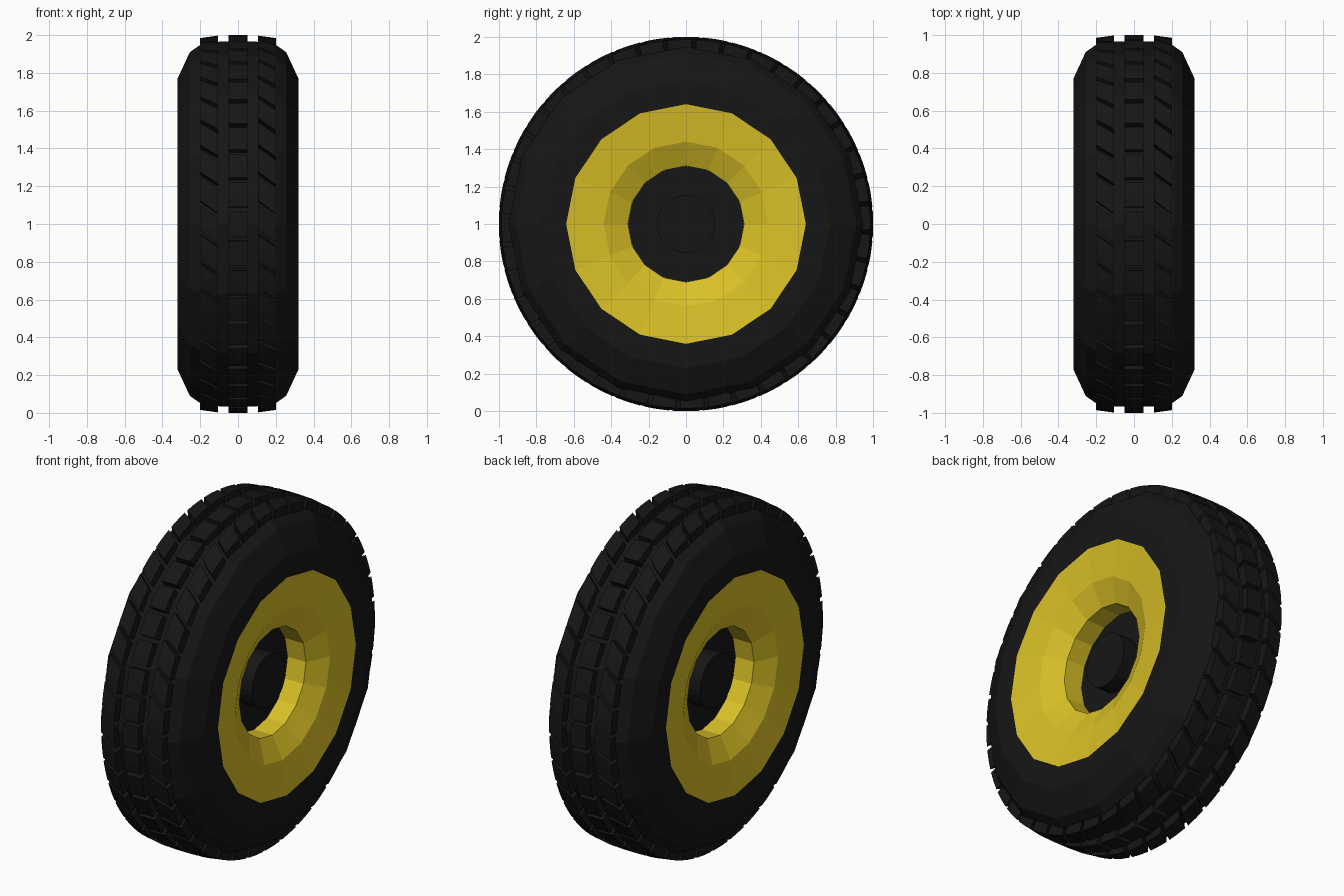
import bpy, bmesh
from math import cos, sin, pi, radians

if "Cube" in bpy.data.objects:
    bpy.data.objects.remove(bpy.data.objects["Cube"])


def material(name, rgb):
    m = bpy.data.materials.new(name)
    m.diffuse_color = (*rgb, 1)
    m.use_nodes = True
    m.node_tree.nodes["Principled BSDF"].inputs["Base Color"].default_value = m.diffuse_color
    return m


rubber = material("black_rubber", (0.008, 0.008, 0.008))
paint = material("yellow_paint", (0.70, 0.53, 0.02))


def finish(bm, name, mat):
    bmesh.ops.translate(bm, verts=bm.verts, vec=(0, 0, 1))
    me = bpy.data.meshes.new(name)
    bm.to_mesh(me)
    bm.free()
    ob = bpy.data.objects.new(name, me)
    ob.data.materials.append(mat)
    bpy.context.collection.objects.link(ob)
    return ob


def lathe(name, profile, sides, mat):
    """Spin (x, radius) points around the axle, which runs along x."""
    bm = bmesh.new()
    rings = [[bm.verts.new((x, r * cos(2 * pi * j / sides), r * sin(2 * pi * j / sides)))
              for j in range(sides)] for x, r in profile]
    for a, b in zip(rings, rings[1:]):
        for j in range(sides):
            k = (j + 1) % sides
            bm.faces.new((a[j], b[j], b[k], a[k]))
    bmesh.ops.dissolve_degenerate(bm, edges=bm.edges, dist=1e-5)
    bmesh.ops.remove_doubles(bm, verts=bm.verts, dist=1e-5)
    return finish(bm, name, mat)


def mirrored(half):
    return half + [(-x, r) for x, r in reversed(half)]


# Tyre carcass, wheel rim and hub
lathe("tyre", mirrored([(.318, .64), (.32, .77), (.255, .91), (.205, .945), (.10, .965)]), 16, rubber)
rim = [(.225, .31), (.29, .44), (.318, .64)]
lathe("rim", [(-x, r) for x, r in reversed(rim)] + rim, 16, paint)
lathe("hub", mirrored([(.20, 0), (.20, .155), (.105, .155), (.105, .309)]), 32, rubber)


def tread(name, xs, tops, slant, count=40, fill=.84, steps=2):
    """Ring of tread blocks; slant is the twist in degrees between both ends."""
    bm = bmesh.new()
    half = pi / count * fill
    for n in range(count):
        grid = []
        for i in range(steps + 1):
            row = []
            for x, top, s in ((xs[0], .91, 1), (xs[0], tops[0], 1),
                              (xs[1], tops[1], -1), (xs[1], .91, -1)):
                t = 2 * pi * n / count + half * (2 * i / steps - 1) + s * radians(slant) / 2
                row.append(bm.verts.new((x, top * cos(t), top * sin(t))))
            grid.append(row)
        for a, b in zip(grid, grid[1:]):
            for j in range(4):
                k = (j + 1) % 4
                bm.faces.new((a[j], a[k], b[k], b[j]))
        bm.faces.new(grid[0][::-1])
        bm.faces.new(grid[-1])
    bmesh.ops.recalc_face_normals(bm, faces=bm.faces)
    return finish(bm, name, rubber)


# Tread: straight centre blocks, parallel slanted shoulder blocks.
# On the -y side (angle 180) larger angle means lower z, so negative slant falls to +x at the front.
tread("centre_tread", (-.05, .05), (1.0, 1.0), 0)
tread("left_tread", (-.20, -.105), (.985, .998), -4)
tread("right_tread", (.105, .20), (.998, .985), -4)
